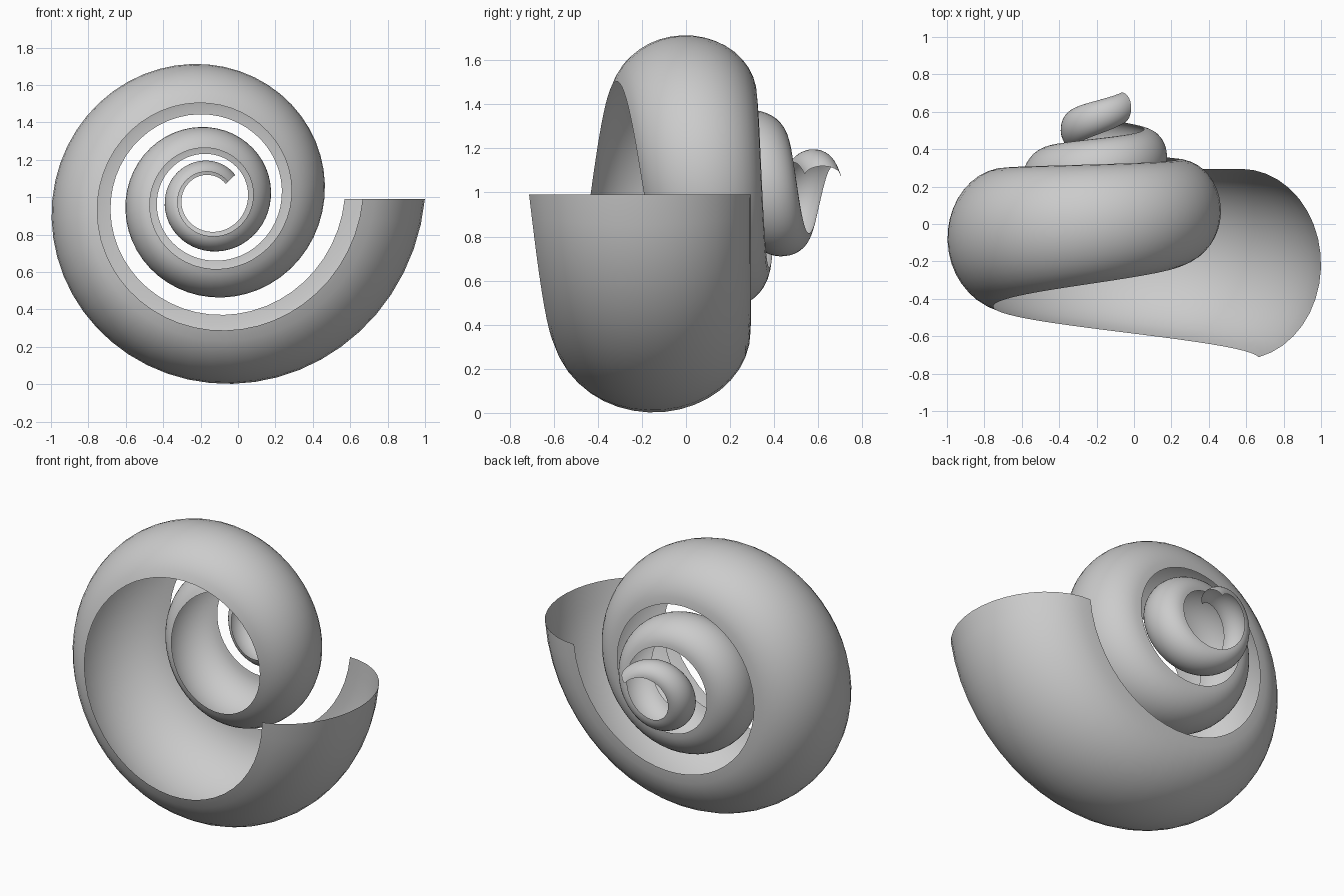
import bpy, bmesh
from math import sin, cos, pi, radians

if "Cube" in bpy.data.objects:
    bpy.data.objects.remove(bpy.data.objects["Cube"])

CX, CZ = -0.152, 0.991        # spiral axis (runs along y)
RATIO, TURNS = 0.533, 2.88    # shrink per turn, number of turns
STEPS, SIDES = 150, 18
MID, RX, RY = 0.722, 0.43, 0.51   # half-ellipse section at the mouth

bm = bmesh.new()
rows = []
for i in range(STEPS + 1):
    t = TURNS * i / STEPS
    a, s = -2 * pi * t, RATIO ** t
    y0 = -0.215 + 0.29 * t
    row = []
    for j in range(SIDES + 1):
        p = radians(90 - 167 * j / SIDES)
        r = s * (MID + RX * cos(p))
        row.append(bm.verts.new((CX + r * cos(a), y0 + s * RY * sin(p), CZ + r * sin(a))))
    rows.append(row)

# skin the swept section, open towards the axis
for r0, r1 in zip(rows, rows[1:]):
    for j in range(SIDES):
        bm.faces.new((r0[j], r0[j + 1], r1[j + 1], r1[j]))

mesh = bpy.data.meshes.new("spiral_shell")
bm.to_mesh(mesh)
bm.free()
shell = bpy.data.objects.new("spiral_shell", mesh)
bpy.context.collection.objects.link(shell)
bpy.context.view_layer.objects.active = shell
shell.select_set(True)
bpy.ops.object.shade_smooth_by_angle(angle=radians(30))
